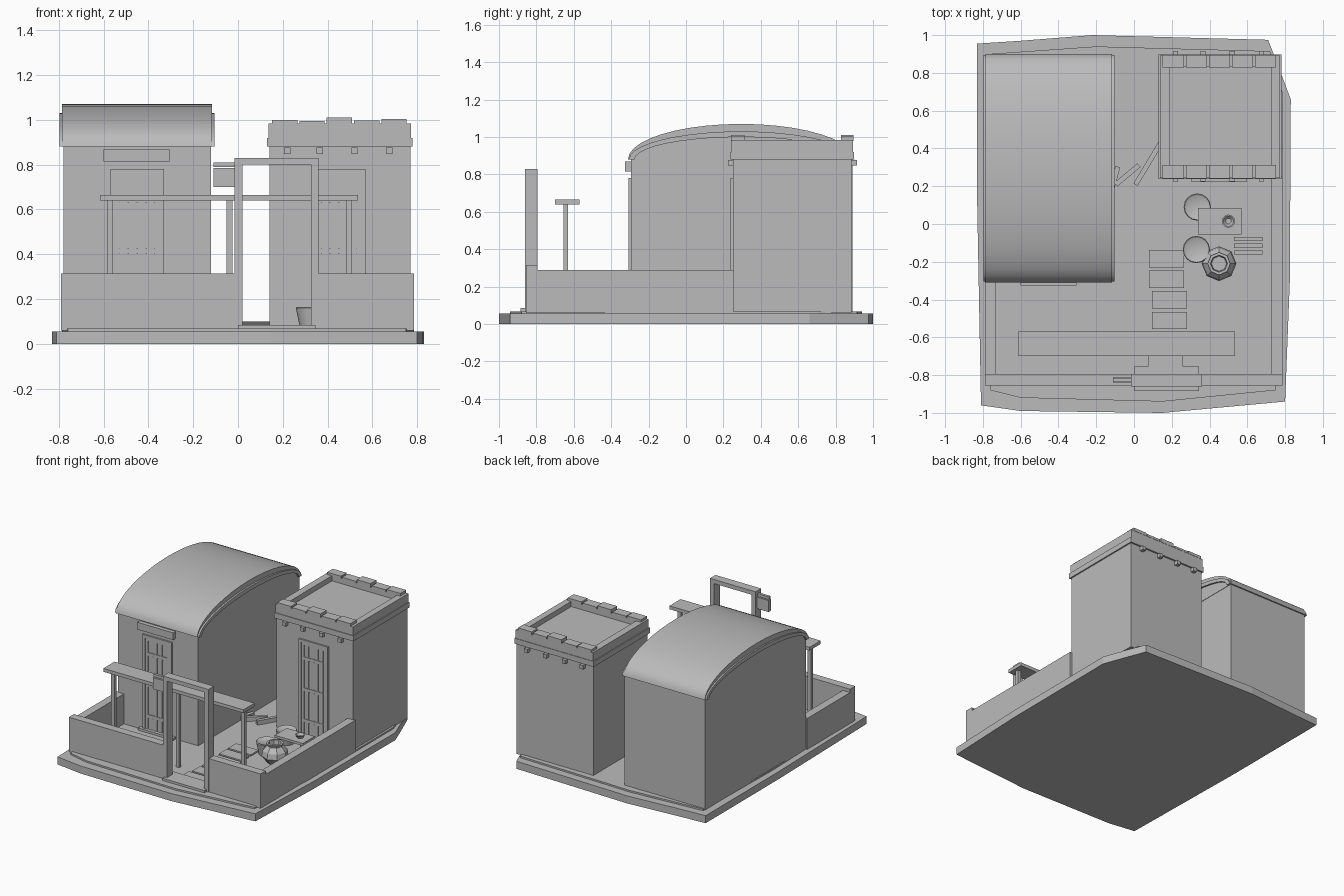
import bpy, bmesh, math

if "Cube" in bpy.data.objects:
    bpy.data.objects.remove(bpy.data.objects["Cube"])

mat = bpy.data.materials.new("plain_grey")
mat.diffuse_color = (0.5, 0.5, 0.5, 1)
mat.use_nodes = True
mat.node_tree.nodes["Principled BSDF"].inputs["Base Color"].default_value = mat.diffuse_color


def finish(name, bm, smooth=False):
    bmesh.ops.recalc_face_normals(bm, faces=bm.faces)
    me = bpy.data.meshes.new(name)
    bm.to_mesh(me)
    bm.free()
    me.materials.append(mat)
    ob = bpy.data.objects.new(name, me)
    bpy.context.collection.objects.link(ob)
    if smooth:
        bpy.ops.object.select_all(action='DESELECT')
        ob.select_set(True)
        bpy.context.view_layer.objects.active = ob
        bpy.ops.object.shade_smooth_by_angle(angle=math.radians(30))
    return ob


def box(name, x0, x1, y0, y1, z0, z1, turn=0):
    bm = bmesh.new()
    bmesh.ops.create_cube(bm, size=1)
    for v in bm.verts:
        v.co.x *= x1 - x0
        v.co.y *= y1 - y0
        v.co.z *= z1 - z0
    ob = finish(name, bm)
    ob.location = ((x0 + x1) / 2, (y0 + y1) / 2, (z0 + z1) / 2)
    ob.rotation_euler.z = turn
    return ob


def prism(name, pts, axis, a, b, smooth=False):
    """Extrude a closed outline along an axis from a to b."""
    bm = bmesh.new()
    place = (lambda p, d: (d, p[0], p[1])) if axis == 'X' else (lambda p, d: (p[0], p[1], d))
    lo = [bm.verts.new(place(p, a)) for p in pts]
    hi = [bm.verts.new(place(p, b)) for p in pts]
    bm.faces.new(lo)
    bm.faces.new(hi)
    n = len(pts)
    for i in range(n):
        j = (i + 1) % n
        bm.faces.new((lo[i], lo[j], hi[j], hi[i]))
    return finish(name, bm, smooth)


def lathe(name, x, y, profile, sides, smooth=False):
    bm = bmesh.new()
    rings = [[bm.verts.new((r * math.cos(math.tau * i / sides), r * math.sin(math.tau * i / sides), z))
              for i in range(sides)] for r, z in profile]
    for p, q in zip(rings, rings[1:]):
        for i in range(sides):
            j = (i + 1) % sides
            bm.faces.new((p[i], p[j], q[j], q[i]))
    bm.faces.new(rings[0])
    bm.faces.new(rings[-1])
    ob = finish(name, bm, smooth)
    ob.location = (x, y, 0)


# Ground slab and raised yard
prism("ground_slab", [(-0.83, 0.955), (-0.6, 0.97), (-0.22, 1.0), (0.71, 0.975), (0.77, 0.82),
                      (0.83, 0.66), (0.825, -0.3), (0.80, -0.94), (0.15, -1.0), (-0.6, -0.99),
                      (-0.81, -0.96), (-0.83, 0.1)], 'Z', 0, 0.056)
prism("yard_floor", [(-0.77, 0.9), (-0.2, 0.94), (0.72, 0.915), (0.785, 0.7), (0.785, -0.3), (0.75, -0.88),
                     (0.15, -0.94), (-0.6, -0.92), (-0.76, -0.88), (-0.785, 0.1)], 'Z', 0.05, 0.068)


# Vaulted house
def arch(half, rise, n=20):
    return [(0.295 - half * math.cos(math.pi * i / n), 0.88 + rise * math.sin(math.pi * i / n))
            for i in range(n + 1)]


box("house_walls", -0.78, -0.12, -0.295, 0.89, 0.06, 0.885)
prism("vault_roof", arch(0.605, 0.19), 'X', -0.785, -0.117, True)
for name, a, b in (("left", -0.796, -0.78), ("right", -0.12, -0.104)):
    prism("vault_rim_" + name, arch(0.6, 0.15) + arch(0.57, 0.12)[::-1], 'X', a, b, True)
box("house_lintel", -0.60, -0.305, -0.325, -0.29, 0.815, 0.868)


# Doors: stepped frame, planked leaf and cross rails
def door(name, x0, y):
    x1 = x0 + 0.24
    for d, out, part in ((0, 0.012, "outer"), (0.02, 0.006, "inner")):
        a, b, top = x0 + d, x1 - d, 0.78 - d
        box(f"{name}_{part}_frame_left", a, a + 0.02, y - out, y + 0.01, 0.068, top)
        box(f"{name}_{part}_frame_right", b - 0.02, b, y - out, y + 0.01, 0.068, top)
        box(f"{name}_{part}_frame_top", a, b, y - out, y + 0.01, top - 0.02, top)
    w = 0.16 / 4
    for i in range(4):
        a = x0 + 0.04 + i * w
        box(f"{name}_plank_{i}", a + 0.004, a + w - 0.004, y - 0.004, y + 0.01, 0.075, 0.74)
    for i, z in enumerate((0.17, 0.40, 0.63)):
        box(f"{name}_rail_{i}", x0 + 0.04, x1 - 0.04, y - 0.008, y + 0.01, z, z + 0.025)
    box(f"{name}_step", x0 - 0.025, x1 + 0.025, y - 0.028, y, 0.065, 0.085)


door("house_door", -0.57, -0.295)
door("tower_door", 0.33, 0.25)

# Flat-roofed tower with parapet, merlons and beam ends
box("tower_walls", 0.14, 0.77, 0.25, 0.885, 0.06, 0.945)
box("tower_cornice", 0.13, 0.78, 0.238, 0.897, 0.88, 0.92)
for name, a, b in (("front", 0.243, 0.31), ("back", 0.83, 0.893)):
    box("parapet_" + name, 0.137, 0.773, a, b, 0.92, 0.983)
    for i, z in enumerate((1.0, 0.995, 1.01, 0.997, 1.003)):
        x = 0.152 + i * 0.122
        box(f"merlon_{name}_{i}", x, x + 0.113, a - 0.002, b + 0.002, 0.98, z)
for name, a, b in (("left", 0.137, 0.19), ("right", 0.725, 0.773)):
    box("parapet_" + name, a, b, 0.31, 0.83, 0.92, 0.983)
for i, x in enumerate((0.22, 0.365, 0.52, 0.675)):
    box(f"beam_end_front_{i}", x - 0.014, x + 0.014, 0.225, 0.26, 0.848, 0.876)
    box(f"beam_end_back_{i}", x - 0.014, x + 0.014, 0.87, 0.915, 0.848, 0.876)

# Courtyard walls
box("front_wall_left", -0.79, 0.0, -0.855, -0.795, 0.06, 0.315)
box("front_wall_right", 0.345, 0.785, -0.855, -0.795, 0.06, 0.315)
box("side_wall_left", -0.79, -0.73, -0.80, -0.29, 0.06, 0.29)
box("side_wall_right", 0.725, 0.785, -0.80, 0.255, 0.06, 0.29)

# Gate with threshold and hanging board
box("gate_post_left", -0.015, 0.02, -0.86, -0.795, 0.06, 0.81)
box("gate_post_right", 0.325, 0.36, -0.86, -0.795, 0.06, 0.81)
box("gate_lintel", -0.015, 0.36, -0.86, -0.795, 0.80, 0.83)
box("gate_threshold", 0.0, 0.345, -0.885, -0.755, 0.06, 0.085)
box("board_arm", -0.11, -0.01, -0.835, -0.815, 0.79, 0.81)
box("hanging_board", -0.11, -0.012, -0.84, -0.81, 0.70, 0.785)

# Shade canopy on posts
box("canopy", -0.615, 0.535, -0.70, -0.57, 0.64, 0.665)
for i, x in enumerate((-0.57, -0.038, 0.497)):
    box(f"canopy_post_{i}", x - 0.013, x + 0.013, -0.655, -0.63, 0.06, 0.645)

# Path stones
for i in range(6):
    x = (0.075, 0.09, 0.095, 0.095, 0.08, 0.08)[i]
    y = -0.775 + i * 0.109
    box(f"path_stone_{i}", x, x + 0.185, y, y + 0.092, 0.06, 0.08)

# Table with bowl
box("table_top", 0.34, 0.57, -0.055, 0.085, 0.16, 0.178)
for i, (x, y) in enumerate(((0.36, -0.035), (0.55, -0.035), (0.36, 0.065), (0.55, 0.065))):
    box(f"table_leg_{i}", x - 0.01, x + 0.01, y - 0.01, y + 0.01, 0.06, 0.162)
lathe("bowl", 0.50, 0.015, [(0.02, 0.177), (0.035, 0.2), (0.028, 0.2), (0.015, 0.185)], 12, True)

# Baskets, faceted pot and stacked slats
for i, (x, y) in enumerate(((0.335, 0.09), (0.33, -0.135))):
    lathe(f"basket_{i}", x, y, [(0.052, 0.066), (0.072, 0.16), (0.068, 0.165), (0.055, 0.158)], 16, True)
lathe("pot", 0.45, -0.21, [(0.05, 0.066), (0.092, 0.12), (0.085, 0.16), (0.055, 0.195),
                           (0.06, 0.212), (0.045, 0.212), (0.04, 0.18)], 8)
for i in range(3):
    y = -0.162 + i * 0.036
    box(f"slat_{i}", 0.53, 0.68, y, y + 0.022, 0.06, 0.10)

# Loose planks on the ground between the buildings
for i, (x, y, length, ang) in enumerate(((-0.035, 0.26, 0.16, 40), (0.075, 0.32, 0.26, 59),
                                         (-0.1, 0.25, 0.11, 75))):
    box(f"loose_plank_{i}", x - length / 2, x + length / 2, y - 0.013, y + 0.013, 0.066, 0.10,
        math.radians(ang))
